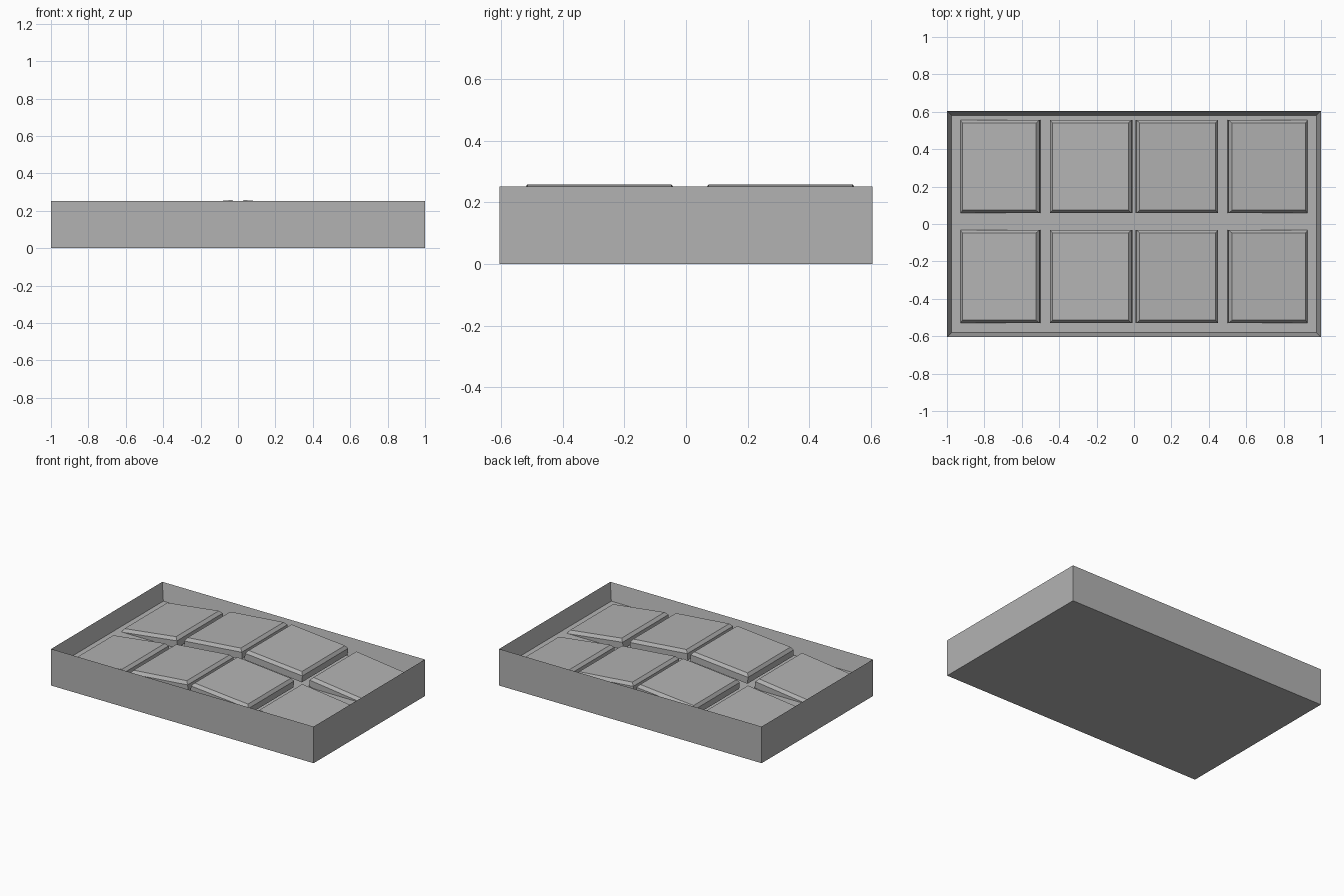
import bpy, bmesh, math
from mathutils import Matrix, Vector

if "Cube" in bpy.data.objects:
    bpy.data.objects.remove(bpy.data.objects["Cube"], do_unlink=True)

grey = bpy.data.materials.new("plain_grey")
grey.use_nodes = True
colour = (0.45, 0.45, 0.45, 1)
grey.diffuse_color = colour
grey.node_tree.nodes["Principled BSDF"].inputs["Base Color"].default_value = colour


def block(name, size, rim, drop, place):
    """Box with its top at z = 0; the top face is inset by rim and moved by drop."""
    bm = bmesh.new()
    bmesh.ops.create_cube(bm, size=1)
    bmesh.ops.translate(bm, verts=bm.verts, vec=(0, 0, -0.5))
    bmesh.ops.scale(bm, verts=bm.verts, vec=size)
    top = max(bm.faces, key=lambda f: f.calc_center_median().z)
    bmesh.ops.inset_region(bm, faces=[top], thickness=rim)
    if drop:
        bmesh.ops.translate(bm, verts=top.verts, vec=(0, 0, drop))
    bmesh.ops.recalc_face_normals(bm, faces=bm.faces)
    mesh = bpy.data.meshes.new(name)
    bm.to_mesh(mesh)
    bm.free()
    mesh.materials.append(grey)
    obj = bpy.data.objects.new(name, mesh)
    obj.matrix_world = place
    bpy.context.collection.objects.link(obj)


# Open tray: solid base with raised walls
TRAY = Vector((2, 1.21, 0.252))
block("tray", TRAY, 0.035, -0.117, Matrix.Translation((0, 0, TRAY.z)))

# Chamfered tiles, tilted up towards the middle of the tray
BEVEL, RISE, BODY = 0.022, 0.02, 0.045
tiles = {"inner": (0.233, 0.24, 0.439, 0.09), "outer": (0.72, 0.18, 0.427, 0.125)}
for row, y in (("front", -0.281), ("back", 0.307)):
    for column, (x, z, width, slope) in tiles.items():
        for side, sign in (("right", -1), ("left", 1)):
            tilt = Matrix.Rotation(sign * math.atan(slope), 4, "Y")
            place = Matrix.Translation((sign * x, y, z)) @ tilt @ Matrix.Translation((0, 0, -RISE))
            block(f"{row}_{column}_{side}_tile", (width, 0.498, BODY), BEVEL, RISE, place)
